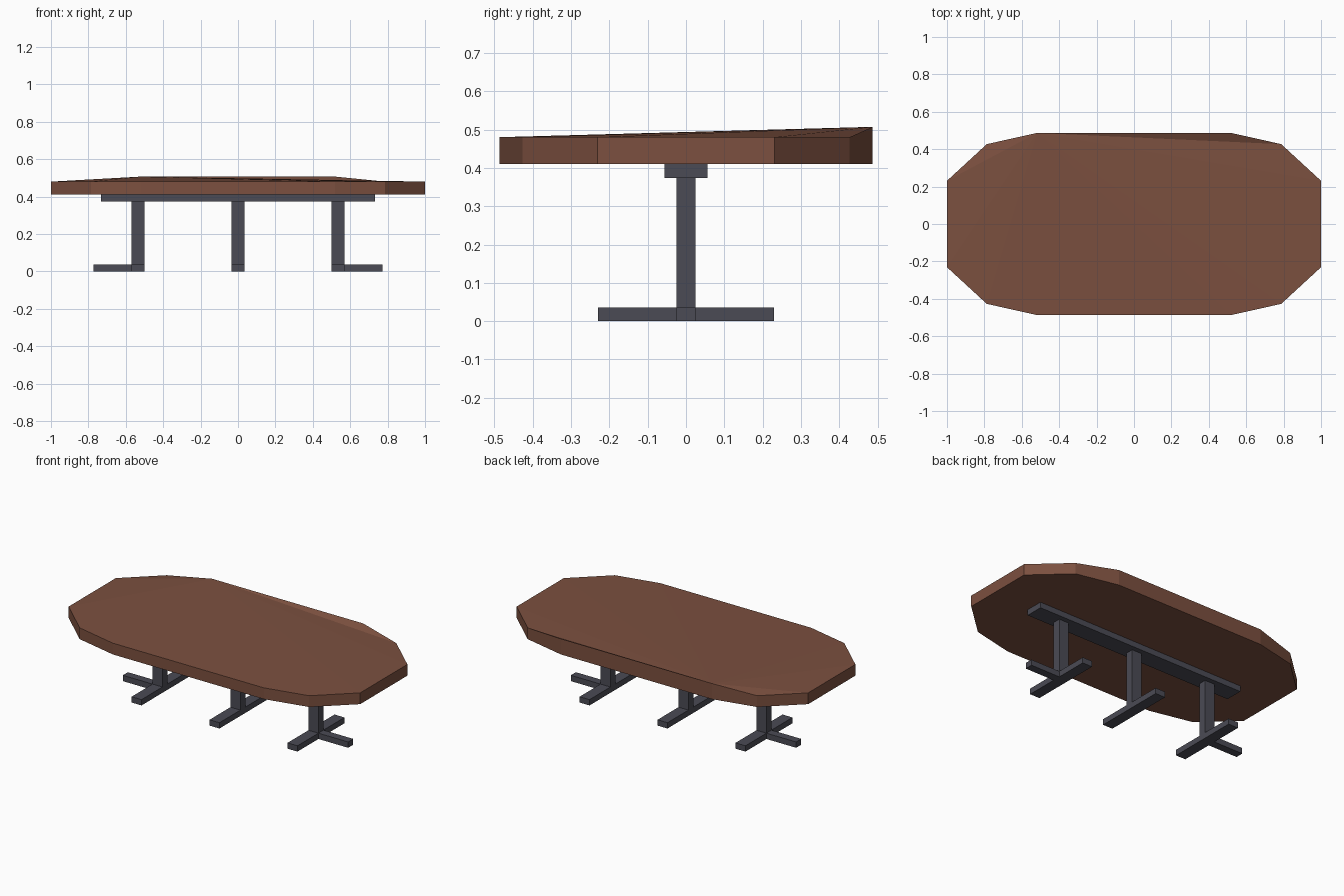
import bpy, bmesh

if "Cube" in bpy.data.objects:
    bpy.data.objects.remove(bpy.data.objects["Cube"])


def material(name, rgb):
    m = bpy.data.materials.new(name)
    m.diffuse_color = (*rgb, 1)
    m.use_nodes = True
    m.node_tree.nodes["Principled BSDF"].inputs["Base Color"].default_value = m.diffuse_color
    return m


WOOD = material("brown wood", (0.20, 0.080, 0.050))
METAL = material("dark grey metal", (0.070, 0.070, 0.090))


def add_object(name, bm, mat):
    bmesh.ops.recalc_face_normals(bm, faces=bm.faces)
    me = bpy.data.meshes.new(name)
    bm.to_mesh(me)
    bm.free()
    me.materials.append(mat)
    ob = bpy.data.objects.new(name, me)
    bpy.context.collection.objects.link(ob)


def box(name, x0, x1, y0, y1, z0, z1):
    bm = bmesh.new()
    bmesh.ops.create_cube(bm, size=1)
    for v in bm.verts:
        v.co = ((x0 + x1) / 2 + v.co.x * (x1 - x0),
                (y0 + y1) / 2 + v.co.y * (y1 - y0),
                (z0 + z1) / 2 + v.co.z * (z1 - z0))
    add_object(name, bm, METAL)


# Twelve-sided table top, its back edge slightly raised
corner = [(1.0, 0.231), (0.787, 0.427), (0.518, 0.487)]
right = [(x, -y) for x, y in reversed(corner)] + corner
outline = right + [(-x, -y) for x, y in right]
bm = bmesh.new()
low = [bm.verts.new((x, y, 0.41)) for x, y in outline]
top = [bm.verts.new((x, y, 0.507 if y > 0.48 else 0.48)) for x, y in outline]
bm.faces.new(low[::-1])
for i in range(12):
    j = (i + 1) % 12
    bm.faces.new((low[i], low[j], top[j], top[i]))
# top surface fans out from the raised back left corner
for i in range(7, 17):
    bm.faces.new((top[6], top[i % 12], top[(i + 1) % 12]))
add_object("table_top", bm, WOOD)

# Beam under the top
box("beam", -0.733, 0.733, -0.056, 0.056, 0.374, 0.41)

# Three posts with cross feet; the outer ones also have an outward foot
for side, x in (("left", -0.535), ("middle", 0), ("right", 0.535)):
    w = 0.034
    box(side + "_post", x - w, x + w, -0.025, 0.025, 0, 0.374)
    box(side + "_front_foot", x - w, x + w, -0.23, -0.025, 0, 0.036)
    box(side + "_back_foot", x - w, x + w, 0.025, 0.23, 0, 0.036)
    if x:
        s = 1 if x > 0 else -1
        a, b = sorted((s * 0.569, s * 0.773))
        box(side + "_outer_foot", a, b, -0.025, 0.025, 0, 0.036)
